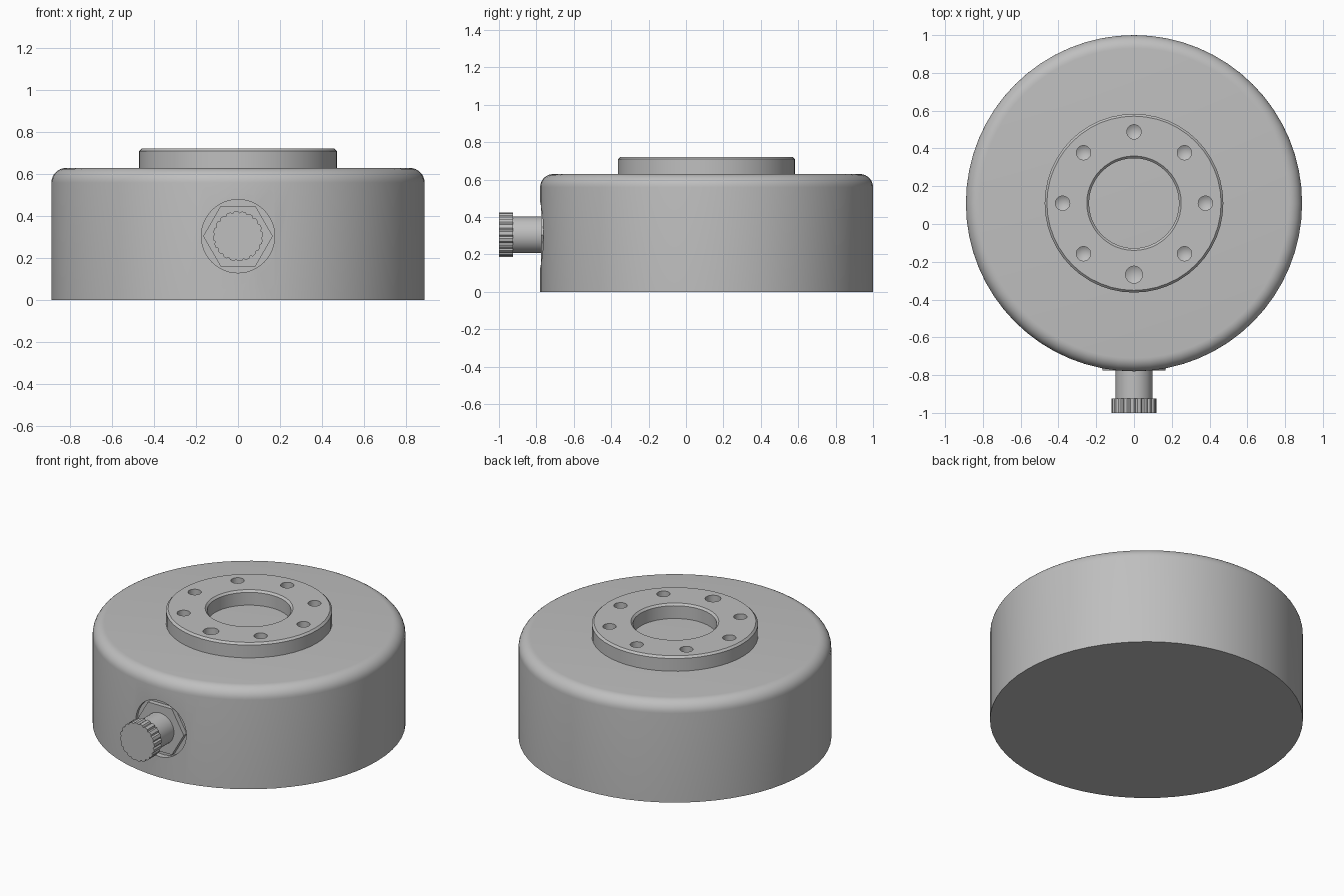
import bpy, bmesh, math
from mathutils import Matrix, Vector

if "Cube" in bpy.data.objects:
    bpy.data.objects.remove(bpy.data.objects["Cube"])

CY = 0.11      # centre of the round housing
PORT_Z = 0.305   # height of the side connector

grey = bpy.data.materials.new("metal_grey")
grey.use_nodes = True
grey.diffuse_color = (0.52, 0.52, 0.52, 1)
grey.node_tree.nodes["Principled BSDF"].inputs["Base Color"].default_value = (0.52, 0.52, 0.52, 1)

UPRIGHT = Matrix.Translation((0, CY, 0))
# local z points out of the front, towards -y
FORWARD = Matrix.Translation((0, 0, PORT_Z)) @ Matrix.Rotation(math.pi / 2, 4, 'X')


def finish(name, bm, matrix):
    bmesh.ops.remove_doubles(bm, verts=bm.verts, dist=1e-5)
    bmesh.ops.recalc_face_normals(bm, faces=bm.faces)
    bm.transform(matrix)
    mesh = bpy.data.meshes.new(name)
    bm.to_mesh(mesh)
    bm.free()
    mesh.materials.append(grey)
    ob = bpy.data.objects.new(name, mesh)
    bpy.context.collection.objects.link(ob)
    return ob


def lathe(name, profile, steps, matrix, closed=False):
    """Spin (radius, height) points around local z."""
    bm = bmesh.new()
    vs = [bm.verts.new((r, 0, z)) for r, z in profile]
    edges = [bm.edges.new(pair) for pair in zip(vs, vs[1:])]
    if closed:
        edges.append(bm.edges.new((vs[-1], vs[0])))
    bmesh.ops.spin(bm, geom=vs + edges, cent=(0, 0, 0), axis=(0, 0, 1),
                   angle=math.tau, steps=steps, use_duplicate=False)
    return finish(name, bm, matrix)


def prism(name, outline, z0, z1, matrix):
    bm = bmesh.new()
    face = bm.faces.new([bm.verts.new((x, y, z0)) for x, y in outline])
    top = bmesh.ops.extrude_face_region(bm, geom=[face])["geom"]
    bmesh.ops.translate(bm, vec=Vector((0, 0, z1 - z0)),
                        verts=[v for v in top if isinstance(v, bmesh.types.BMVert)])
    return finish(name, bm, matrix)


def ring(radii, start=0.0):
    n = len(radii)
    return [(r * math.cos(start + math.tau * i / n), r * math.sin(start + math.tau * i / n))
            for i, r in enumerate(radii)]


def cut(target, cutter):
    mod = target.modifiers.new("cut", 'BOOLEAN')
    mod.operation, mod.solver, mod.object = 'DIFFERENCE', 'EXACT', cutter
    cutter.hide_render = True
    cutter.hide_set(True)


def bake(ob):
    """Apply the modifiers and remove their cutters."""
    cutters = [m.object for m in ob.modifiers]
    mesh = bpy.data.meshes.new_from_object(ob.evaluated_get(bpy.context.evaluated_depsgraph_get()))
    ob.modifiers.clear()
    ob.data = mesh
    for c in cutters:
        bpy.data.objects.remove(c)


# Housing: drum with a rounded top rim
R, H, F = 0.89, 0.63, 0.07
rim = [(R - F + F * math.cos(a), H - F + F * math.sin(a))
       for a in (math.pi / 2 * i / 8 for i in range(9))]
housing = lathe("housing", [(0, 0), (R, 0)] + rim + [(0, H)], 64, UPRIGHT)
cut(housing, lathe("port_pocket_cutter", [(0, 0.745), (0.175, 0.745), (0.175, 1), (0, 1)], 48, FORWARD))

# Mounting flange: chamfered ring with a bore
C = 0.012
flange = lathe("mounting_flange", [(0.238, 0.62), (0.473, 0.62), (0.473, 0.722 - C), (0.473 - C, 0.722),
                                   (0.238 + C, 0.722), (0.238, 0.722 - C)], 48, UPRIGHT, closed=True)

# Ring of drilled holes, the front one slightly larger
for i in range(8):
    a = math.tau * i / 8 - math.pi / 2
    r = 0.045 if i == 0 else 0.038
    spot = Matrix.Translation((0.378 * math.cos(a), CY + 0.378 * math.sin(a), 0))
    cut(flange, lathe("bolt_hole_cutter", [(0, 0.635), (r, 0.66), (r, 0.8), (0, 0.8)], 24, spot))

bpy.context.view_layer.update()
bake(housing)
bake(flange)

# Side connector: hex nut, stem and fluted cap
nut = prism("hex_nut", ring([0.166] * 6), 0.735, 0.775, FORWARD)
stem = lathe("connector_stem", [(0, 0.74), (0.098, 0.74), (0.098, 0.94), (0, 0.94)], 32, FORWARD)
flutes = [0.119, 0.119, 0.119, 0.111] * 20
cap = prism("fluted_cap", ring(flutes), 0.925, 1.0, FORWARD)

for ob in (housing, flange, nut, stem, cap):
    bpy.ops.object.select_all(action='DESELECT')
    ob.select_set(True)
    bpy.context.view_layer.objects.active = ob
    bpy.ops.object.shade_smooth_by_angle(angle=math.radians(30))
